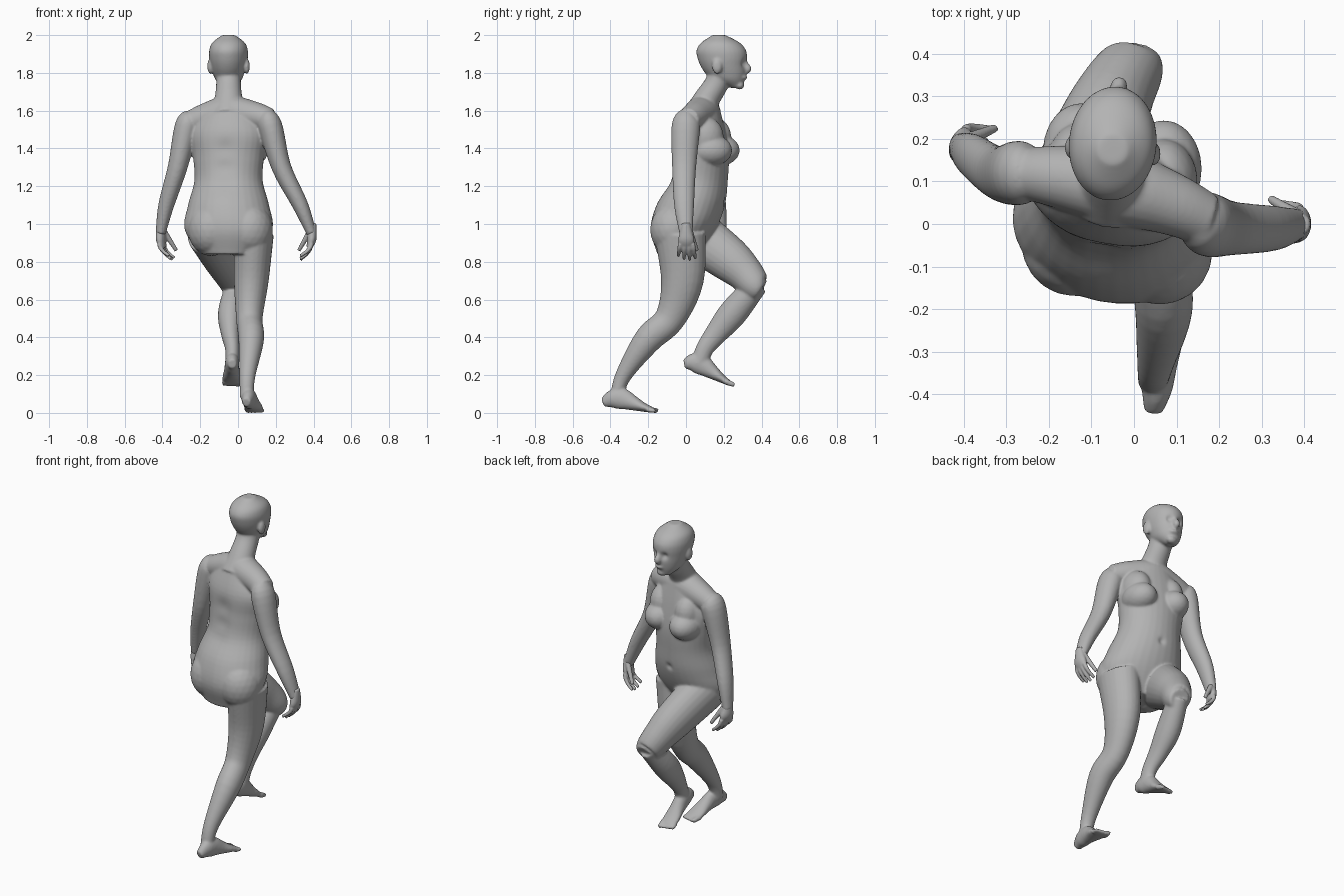
import bpy, bmesh, math
from mathutils import Vector, Matrix

if "Cube" in bpy.data.objects:
    bpy.data.objects.remove(bpy.data.objects["Cube"])

skin = bpy.data.materials.new("plain_grey")
skin.use_nodes = True
skin.diffuse_color = (.45, .45, .45, 1)
skin.node_tree.nodes["Principled BSDF"].inputs["Base Color"].default_value = skin.diffuse_color


def resample(points, steps=5):
    """Smooth a path of (x, y, z, half width, half depth)."""
    path = [Vector(point) for point in points]
    path = [path[0] * 2 - path[1]] + path + [path[-1] * 2 - path[-2]]
    result = []
    for a, b, c, d in zip(path, path[1:], path[2:], path[3:]):
        for step in range(steps):
            t = step / steps
            cubic = b * 3 - a - c * 3 + d
            square = a * 2 - b * 5 + c * 4 - d
            result.append(b + ((c - a) * t + square * t * t + cubic * t * t * t) / 2)
    return result + [path[-2]]


def loft(bm, points, side=(1, 0, 0), sides=24, level=False):
    """Closed tube of elliptical rings, square to the path or kept level."""
    path = resample(points)
    last = len(path) - 1
    rings = []
    for i, station in enumerate(path):
        tangent = (path[min(i + 1, last)].xyz - path[max(i - 1, 0)].xyz).normalized()
        if level:
            tangent = Vector((0, 0, 1))
        across = Vector(side)
        across = (across - tangent * across.dot(tangent)).normalized()
        through = tangent.cross(across)
        ring = []
        for k in range(sides):
            angle = k * math.tau / sides
            offset = across * station[3] * math.cos(angle) + through * station[4] * math.sin(angle)
            ring.append(bm.verts.new(station.xyz + offset))
        rings.append(ring)
    for lower, upper in zip(rings, rings[1:]):
        for k in range(sides):
            bm.faces.new((lower[k], lower[k - 1], upper[k - 1], upper[k]))
    bm.faces.new(rings[0])
    bm.faces.new(reversed(rings[-1]))


def limb(bm, points, deep_start=1, deep_end=1, side=(1, 0, 0)):
    """Loft through (x, y, z, radius); the depth ratio changes along the limb."""
    last = len(points) - 1
    stations = []
    for i, (x, y, z, radius) in enumerate(points):
        ratio = deep_start + (deep_end - deep_start) * i / last
        stations.append((x, y, z, radius, radius * ratio))
    loft(bm, stations, side)


def ball(bm, centre, radii):
    matrix = Matrix.Translation(centre) @ Matrix.Diagonal((*radii, 1))
    bmesh.ops.create_icosphere(bm, subdivisions=3, radius=1, matrix=matrix)


def blend(name, bm, voxel, smooth, dents=()):
    """Fuse overlapping volumes into one skin, soften it, press in small dents."""
    bmesh.ops.recalc_face_normals(bm, faces=bm.faces)
    mesh = bpy.data.meshes.new(name)
    bm.to_mesh(mesh)
    bm.free()
    part = bpy.data.objects.new(name, mesh)
    bpy.context.collection.objects.link(part)
    bpy.ops.object.select_all(action='DESELECT')
    bpy.context.view_layer.objects.active = part
    part.select_set(True)
    fuse = part.modifiers.new("fuse", 'REMESH')
    fuse.mode = 'VOXEL'
    fuse.voxel_size = voxel
    soften = part.modifiers.new("soften", 'SMOOTH')
    soften.factor = .5
    soften.iterations = smooth
    for modifier in ("fuse", "soften"):
        bpy.ops.object.modifier_apply(modifier=modifier)
    for centre, radius, push in dents:
        for vertex in part.data.vertices:
            distance = (vertex.co - Vector(centre)).length / radius
            vertex.co.y += push * math.exp(-distance * distance)
    part.data.materials.clear()
    part.data.materials.append(skin)
    bpy.ops.object.shade_smooth()


def foot(bm, heel, toe, inner):
    """Foot rising from a sole line, with a big toe on the inner side."""
    heel, toe = Vector(heel), Vector(toe)
    heights = (.05, .1, .11, .08, .05, .028)
    widths = (.022, .036, .038, .042, .05, .046)
    stations = []
    for i, (height, width) in enumerate(zip(heights, widths)):
        centre = heel.lerp(toe, i / 5)
        centre.z += height / 2
        stations.append((*centre, width, height / 2))
    loft(bm, stations)
    forward = (toe - heel).normalized()
    for i in range(5):
        radius = .015 if i == 0 else .012
        root = toe + Vector((inner * (.038 - .019 * i), 0, radius))
        tip = root + forward * (.03 - .004 * i)
        limb(bm, [(*(root - forward * .03), radius), (*root, radius), (*tip, radius * .8)])


# Torso: evenly spaced rings of (centre y, half width, half depth), turned a little
body = bmesh.new()
torso = [(-.04, .15, .11), (-.015, .235, .17), (.025, .216, .18), (.07, .182, .15),
         (.085, .19, .14), (.08, .2, .125), (.09, .12, .085)]
loft(body, [(-.05, y, .84 + .13 * i, width, depth) for i, (y, width, depth) in enumerate(torso)],
     side=(1, -.2, 0), sides=32, level=True)

# Shoulder yoke and neck
limb(body, [(-.26, .12, 1.535, .06), (-.17, .11, 1.565, .075), (-.05, .09, 1.59, .09),
            (.08, .05, 1.575, .075), (.17, .01, 1.55, .062)], side=(0, 1, 0))
limb(body, [(-.05, .07, 1.57, .1), (-.05, .11, 1.66, .075), (-.05, .16, 1.74, .066),
            (-.05, .19, 1.82, .066)], .9, 1)

# Breasts with their upper slope, and buttocks
for x, y in ((-.125, .17), (.07, .13)):
    ball(body, (x, y, 1.39), (.09, .115, .085))
    ball(body, (x, y - .03, 1.46), (.08, .1, .11))
for x, y in ((-.14, -.045), (.06, -.065)):
    ball(body, (x, y, .97), (.125, .125, .14))

# Left and right arms
limb(body, [(.14, .02, 1.56, .045), (.17, 0, 1.52, .064), (.23, -.01, 1.3, .052),
            (.33, -.01, 1.1, .042), (.39, 0, .95, .027)], 1.15, 1.3)
limb(body, [(-.24, .12, 1.56, .045), (-.27, .12, 1.52, .064), (-.32, .12, 1.3, .052),
            (-.38, .16, 1.1, .042), (-.41, .18, .95, .027)], 1.15, 1.3)

# Trailing leg, then the thigh and shin of the raised leg
limb(body, [(.085, -.03, .95, .105), (.07, -.02, .7, .092), (.06, -.085, .5, .07),
            (.07, -.2, .39, .068), (.05, -.33, .2, .043), (.045, -.37, .08, .036)], 1.3, .95)
limb(body, [(-.16, .03, .96, .115), (-.08, .22, .82, .104), (-.04, .31, .74, .09),
            (-.005, .37, .67, .076), (0, .4, .65, .055)], 1.2, 1)
limb(body, [(-.01, .375, .68, .055), (-.04, .25, .53, .066), (-.04, .16, .42, .05),
            (-.03, .1, .34, .038), (-.03, .07, .26, .036)], 1.1, 1.3)
foot(body, (.045, -.44, .03), (.09, -.175, 0), -1)
foot(body, (-.03, -.01, .235), (-.035, .23, .143), 1)

# Head: evenly spaced level rings of (back y, front y, half width)
skull = [(.24, .295, .03), (.14, .31, .067), (.1, .318, .084), (.075, .32, .095),
         (.06, .324, .102), (.055, .318, .102), (.08, .285, .086), (.14, .21, .035)]
loft(body, [(-.05, (back + front) / 2, 1.72 + .04 * i, width, (front - back) / 2)
            for i, (back, front, width) in enumerate(skull)],
     side=(1, -.1, 0), sides=32, level=True)

# Nose, lips, chin and ears
face_x = -.035
limb(body, [(face_x, .305, 1.87, .012), (face_x, .318, 1.845, .015),
            (face_x, .327, 1.82, .02), (face_x, .315, 1.8, .012)])
ball(body, (face_x, .305, 1.776), (.03, .02, .014))
ball(body, (face_x, .285, 1.735), (.032, .024, .024))
for x, y in ((-.146, .18), (.046, .165)):
    ball(body, (x, y, 1.835), (.017, .028, .042))

# Eye sockets, navel and spine hollow
dents = [((face_x + offset, .315, 1.85), .02, -.014) for offset in (-.036, .036)]
dents += [((-.07, -.06, z), .05, .01) for z in (1.2, 1.3, 1.4)]
dents.append(((-.03, .21, 1.12), .02, -.01))
blend("body", body, .006, 12, dents)


def hand(name, wrist, down, across, curl):
    """Palm, four curled fingers and a thumb in the hand's own directions."""
    bm = bmesh.new()
    wrist, down, across, curl = (Vector(v) for v in (wrist, down, across, curl))

    def place(points):
        return [(*(wrist + down * a + across * b + curl * c), radius) for a, b, c, radius in points]

    limb(bm, place([(-.03, 0, 0, .022), (.02, 0, 0, .034), (.06, 0, 0, .043), (.1, 0, .01, .038)]),
         .9, .4, across)
    for i, length in enumerate((.9, 1, .95, .75)):
        spread = .034 - .022 * i
        limb(bm, place([(.08 + .028 * length * s, spread * (1 + .12 * s), .006 * s * s, .013 - .0015 * s)
                        for s in range(4)]), side=across)
    limb(bm, place([(.01 + .035 * s, .02 + .012 * s, .01 + .018 * s, .016 - .002 * s)
                    for s in range(4)]), side=across)
    blend(name, bm, .005, 2)


hand("left_hand", (.393, 0, .975), (-.06, .02, -1), (0, 1, 0), (-1, 0, 0))
hand("right_hand", (-.41, .18, .975), (.05, .1, -1), (.3, .95, 0), (.95, -.3, 0))
